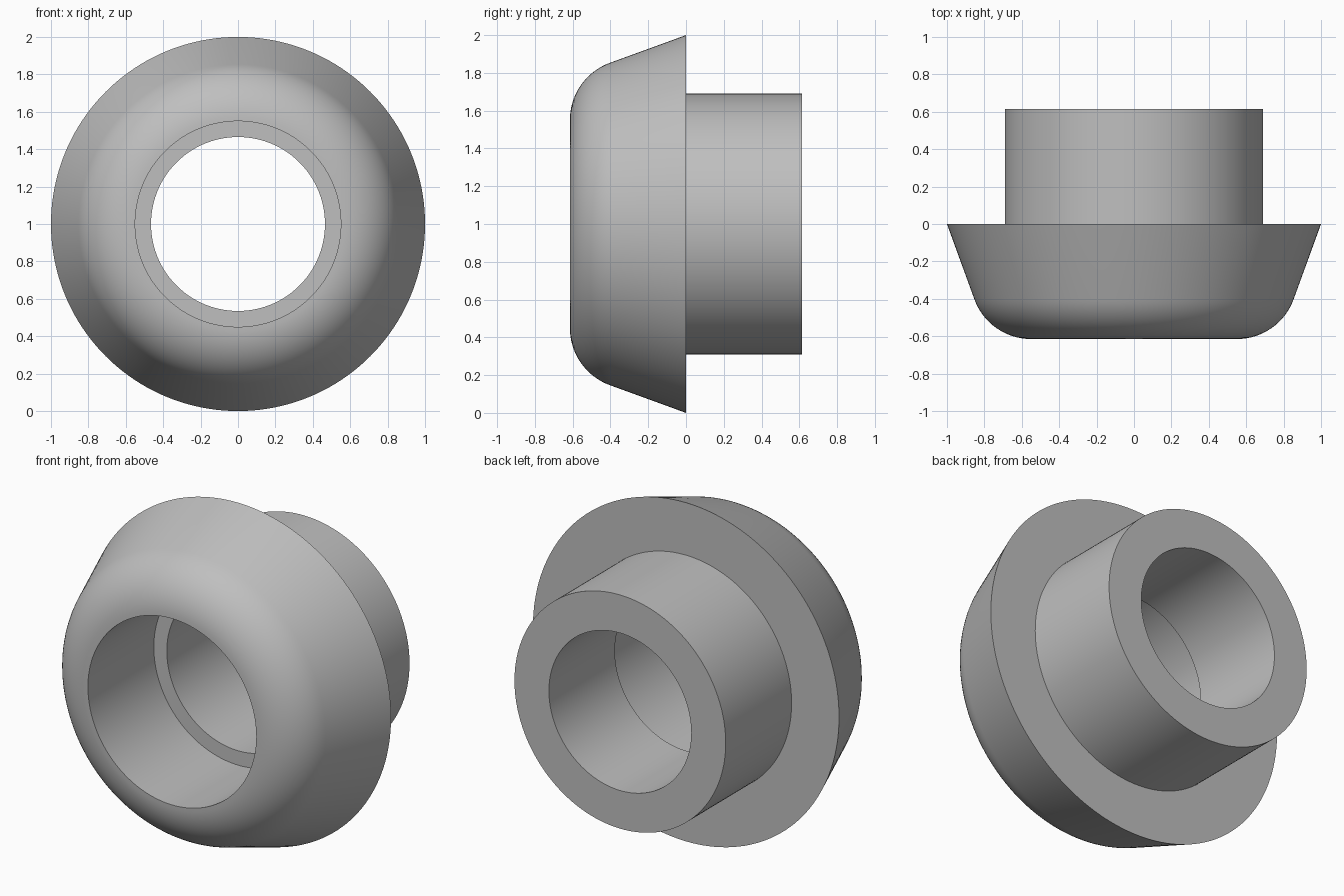
import bpy
import bmesh
from math import cos, sin, tan, radians, pi
from mathutils import Matrix, Vector

cube = bpy.data.objects.get("Cube")
if cube:
    bpy.data.objects.remove(cube, do_unlink=True)

# Plain grey material
grey = bpy.data.materials.new("plain_grey")
grey.use_nodes = True
colour = (0.52, 0.52, 0.52, 1)
grey.diffuse_color = colour
grey.node_tree.nodes["Principled BSDF"].inputs["Base Color"].default_value = colour

# Main dimensions
HALF_LENGTH = 0.615
FLANGE_R, SLEEVE_R = 1.0, 0.69
FRONT_BORE_R, BACK_BORE_R = 0.55, 0.465
TAPER = radians(20)
SEGMENTS = 160

# Rounded nose: an arc tangent to the front plane and to the tapered flange
nose_r = (FLANGE_R - FRONT_BORE_R - HALF_LENGTH * tan(TAPER)) / (
    cos(TAPER) - (1 - sin(TAPER)) * tan(TAPER))
ARC_STEPS = 16
nose = []
for i in range(ARC_STEPS + 1):
    a = TAPER + (pi / 2 - TAPER) * i / ARC_STEPS
    nose.append((FRONT_BORE_R + nose_r * cos(a),
                 -HALF_LENGTH + nose_r * (1 - sin(a))))

# Closed (radius, y) profile: sleeve, flange, nose, stepped bore
profile = [(BACK_BORE_R, HALF_LENGTH), (SLEEVE_R, HALF_LENGTH),
           (SLEEVE_R, 0), (FLANGE_R, 0), *nose,
           (FRONT_BORE_R, 0), (BACK_BORE_R, 0)]

# Revolve the profile around the y axis
bm = bmesh.new()
rings = []
for s in range(SEGMENTS):
    turn = Matrix.Rotation(2 * pi * s / SEGMENTS, 3, 'Y')
    rings.append([bm.verts.new(turn @ Vector((r, y, 0)) + Vector((0, 0, 1)))
                  for r, y in profile])
for s, ring in enumerate(rings):
    following = rings[(s + 1) % SEGMENTS]
    for i in range(len(profile)):
        j = (i + 1) % len(profile)
        bm.faces.new((ring[i], ring[j], following[j], following[i]))
bmesh.ops.recalc_face_normals(bm, faces=bm.faces)

mesh = bpy.data.meshes.new("flanged_bushing")
bm.to_mesh(mesh)
bm.free()
mesh.materials.append(grey)
bushing = bpy.data.objects.new("flanged_bushing", mesh)
bpy.context.collection.objects.link(bushing)

# Smooth round surfaces, crisp rims
bpy.ops.object.select_all(action='DESELECT')
bushing.select_set(True)
bpy.context.view_layer.objects.active = bushing
bpy.ops.object.shade_smooth_by_angle(angle=radians(30))
